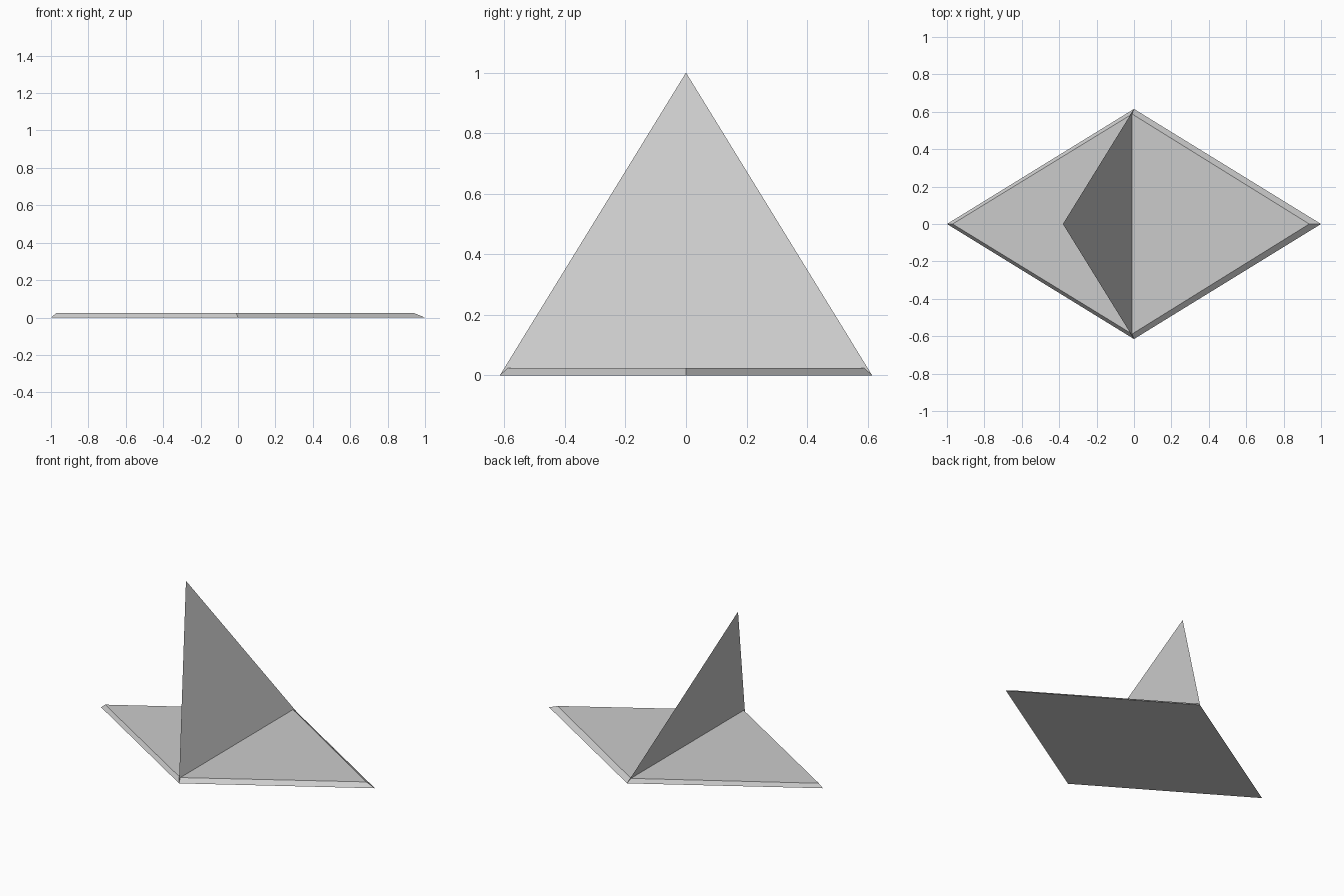
import bpy
import bmesh

cube = bpy.data.objects.get("Cube")
if cube:
    bpy.data.objects.remove(cube, do_unlink=True)

GREY = (0.6, 0.6, 0.6, 1.0)
grey = bpy.data.materials.new("light_grey")
grey.use_nodes = True
grey.diffuse_color = GREY
grey.node_tree.nodes["Principled BSDF"].inputs["Base Color"].default_value = GREY


def make_object(name, bm):
    mesh = bpy.data.meshes.new(name)
    bm.to_mesh(mesh)
    bm.free()
    mesh.materials.append(grey)
    obj = bpy.data.objects.new(name, mesh)
    bpy.context.collection.objects.link(obj)
    return obj


def rhombus(bm, left, right, middle, half_depth, z):
    corners = [(right, 0), (middle, half_depth), (left, 0), (middle, -half_depth)]
    return [bm.verts.new((x, y, z)) for x, y in corners]


# Thin rhombic base plate with sloping rims
bm = bmesh.new()
lower = rhombus(bm, -1, 1, 0, 0.615, 0)
upper = rhombus(bm, -0.97, 0.937, -0.01, 0.588, 0.025)
bm.faces.new(reversed(lower))
bm.faces.new(upper)
for i in range(4):
    j = (i + 1) % 4
    bm.faces.new((lower[i], lower[j], upper[j], upper[i]))
make_object("base_plate", bm)

# Leaning triangular sheet standing on the short diagonal
bm = bmesh.new()
points = [(0, -0.615, 0), (0, 0.615, 0), (-0.38, 0, 1)]
bm.faces.new([bm.verts.new(p) for p in points])
make_object("leaning_fin", bm)
